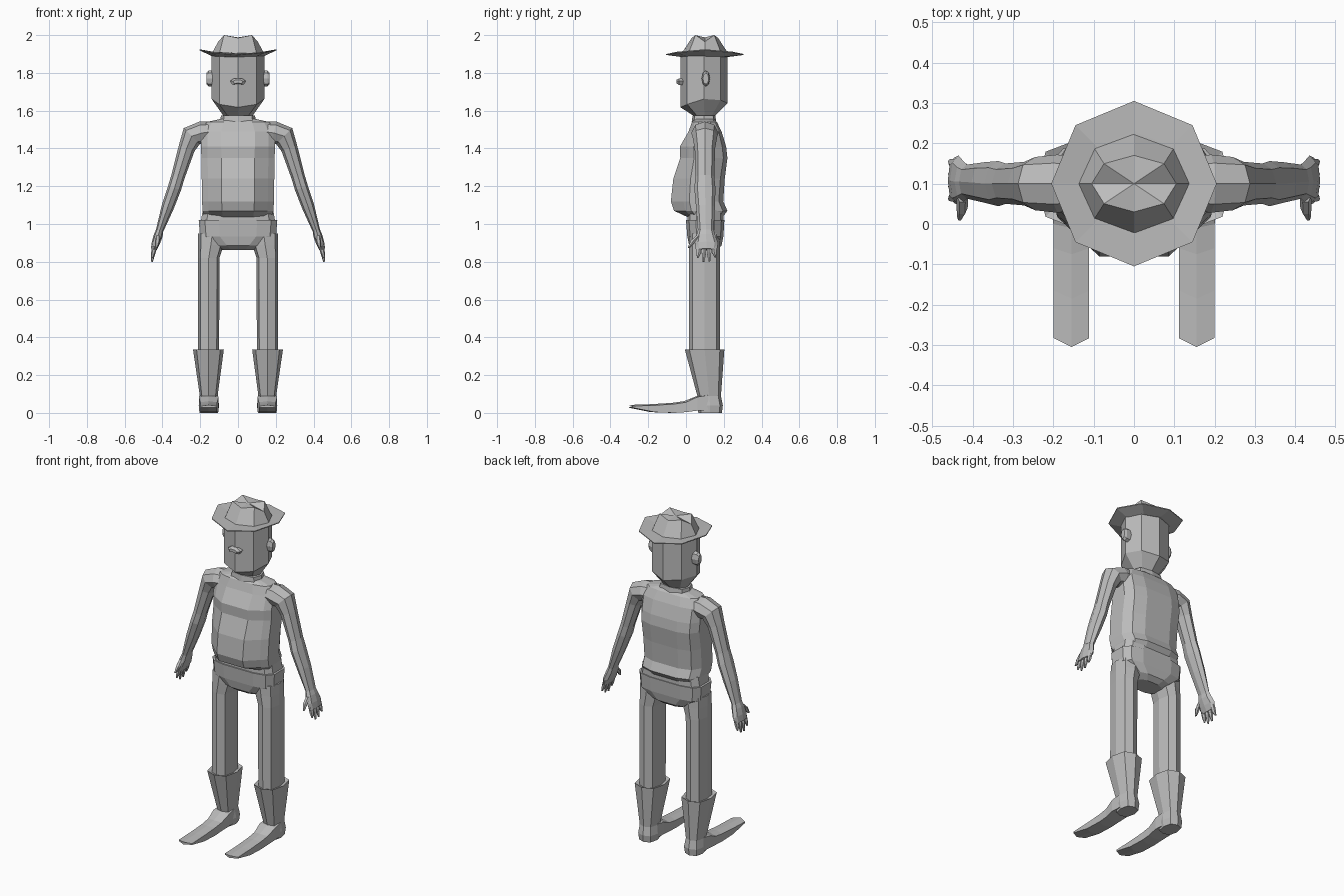
import bpy, bmesh, math
from mathutils import Vector

grey = bpy.data.materials.new("plain grey")
grey.diffuse_color = (0.5, 0.5, 0.5, 1)
CY = 0.1  # depth of the body's axis


def finish(name, bm):
    bmesh.ops.recalc_face_normals(bm, faces=bm.faces)
    me = bpy.data.meshes.new(name)
    bm.to_mesh(me)
    bm.free()
    me.materials.append(grey)
    ob = bpy.data.objects.new(name, me)
    bpy.context.collection.objects.link(ob)
    return ob


def loft(name, rings, mirror=False):
    """Skin closed rings of equal length and cap both ends."""
    bm = bmesh.new()
    loops = [[bm.verts.new(p) for p in r] for r in rings]
    n = len(loops[0])
    for a, b in zip(loops, loops[1:]):
        for i in range(n):
            j = (i + 1) % n
            bm.faces.new((a[i], a[j], b[j], b[i]))
    bm.faces.new(loops[0])
    bm.faces.new(loops[-1])
    if mirror:
        both = bmesh.ops.duplicate(bm, geom=bm.verts[:] + bm.edges[:] + bm.faces[:])
        for v in both["geom"]:
            if isinstance(v, bmesh.types.BMVert):
                v.co.x *= -1
    return finish(name, bm)


def ring(z, x0, x1, y0, y1, n=8, power=1.0, turn=0.0):
    """Horizontal rounded section; a power below 1 makes it boxier."""
    pts = []
    for i in range(n):
        a = 2 * math.pi * (i + turn) / n
        c, s = math.cos(a), math.sin(a)
        c = math.copysign(abs(c) ** power, c) if abs(c) > 1e-6 else 0
        s = math.copysign(abs(s) ** power, s) if abs(s) > 1e-6 else 0
        pts.append(Vector(((x0 + x1) / 2 + c * (x1 - x0) / 2,
                           (y0 + y1) / 2 + s * (y1 - y0) / 2, z)))
    return pts


def tube(path, n=8):
    """Sections square to a path of (x, y, z, half thickness, half depth)."""
    rings = []
    for k, (x, y, z, t, d) in enumerate(path):
        p, q = path[max(k - 1, 0)], path[min(k + 1, len(path) - 1)]
        tan = Vector((q[0] - p[0], 0, q[2] - p[2])).normalized()
        side = Vector((-tan.z, 0, tan.x))
        rings.append([Vector((x, y, z)) + side * t * math.cos(2 * math.pi * i / n)
                      + Vector((0, d * math.sin(2 * math.pi * i / n), 0)) for i in range(n)])
    return rings


# hat brim, turned up at the sides
brim = []
for z, r in ((1.885, 0.13), (1.895, 0.205), (1.9, 0.205), (1.905, 0.13)):
    pts = ring(z, -r, r, CY - r, CY + r)
    if r > 0.2:
        for p in pts:
            p.z += 0.025 * abs(p.x / r) ** 2
    brim.append(pts)
loft("hat_brim", brim)

# hat crown with a pinched top
base = ring(1.9, -0.14, 0.14, -0.025, 0.225)
top = ring(1.985, -0.105, 0.105, 0.03, 0.17)
for i, p in enumerate(top):
    p.z = 2.0 if i % 2 else (1.965 if i % 4 == 0 else 1.985)
crown = loft("hat_crown", [base, top])
bm = bmesh.new()
bm.from_mesh(crown.data)
caps = [f for f in bm.faces if len(f.verts) == 8 and f.calc_center_median().z > 1.95]
bmesh.ops.poke(bm, faces=caps)
bm.to_mesh(crown.data)
bm.free()

# head with a tapering jaw
jaw = ring(1.64, -0.14, 0.14, -0.03, 0.22)
for p in jaw:
    p.z += 0.022 * abs(p.x) / 0.14 - 0.022 * (p.y < 0.09)
loft("head", [ring(1.57, -0.075, 0.075, 0.045, 0.15), jaw,
              ring(1.895, -0.14, 0.14, -0.03, 0.22)])
loft("neck", [ring(1.54, -0.095, 0.095, 0.03, 0.16, 8, 0.6),
              ring(1.575, -0.09, 0.09, 0.035, 0.155, 8, 0.6)])

# ears
ear = []
for x, s in ((0.125, 1), (0.155, 1), (0.168, 0.7)):
    ear.append([Vector((x, 0.105 + 0.022 * s * math.cos(a * math.pi / 4),
                        1.77 + 0.042 * s * math.sin(a * math.pi / 4))) for a in range(8)])
loft("ears", ear, mirror=True)

# moustache-like nose plate
outline = ((-0.043, 1.757), (-0.022, 1.77), (0.022, 1.77), (0.043, 1.757),
           (0.03, 1.737), (0, 1.743), (-0.03, 1.737))
loft("nose", [[Vector((x * s, y, 1.753 + (z - 1.753) * s)) for x, z in outline]
              for y, s in ((-0.01, 1), (-0.038, 1), (-0.05, 0.6))])

# torso with chest and belly
torso = [(1.555, 0.10, 0.045, 0.15), (1.54, 0.17, 0.03, 0.165), (1.49, 0.20, 0.012, 0.19),
         (1.41, 0.20, -0.035, 0.215), (1.35, 0.198, -0.033, 0.222), (1.24, 0.196, -0.07, 0.208),
         (1.12, 0.194, -0.083, 0.2), (1.07, 0.192, -0.066, 0.222), (1.035, 0.18, 0.01, 0.195)]
rings = []
for z, w, f, b in torso:
    pts = ring(z, -w, w, f, b, 12, 0.6, 0.5)
    for p in pts:  # the front bulges mostly in its middle
        if p.y < CY and abs(p.x) > 0.1:
            p.y = max(p.y, p.y * 0.6 + 0.02)
    rings.append(pts)
loft("torso", rings)

# belt and hips
loft("belt", [ring(z, -w, w, 0.005, 0.2, 12, 0.55, 0.5) for z, w in ((1.015, 0.2), (1.075, 0.19))])
loft("hips", [ring(1.02, -0.212, 0.212, -0.002, 0.205, 12, 0.55, 0.5),
              ring(0.935, -0.205, 0.205, 0.005, 0.2, 12, 0.55, 0.5),
              ring(0.885, -0.13, 0.13, 0.015, 0.19, 12, 0.6, 0.5),
              ring(0.862, -0.085, 0.085, 0.045, 0.16, 12, 0.6, 0.5)])

# legs
loft("legs", [ring(z, a, 0.212, 0.015, 0.18, 8, 0.75) for z, a in
              ((0.3, 0.1), (0.82, 0.098), (0.89, 0.075), (0.95, 0.06))], mirror=True)

# boots, flared at the cuff
loft("boots", [ring(0, 0.105, 0.203, 0.065, 0.19, 8, 0.75),
               ring(0.04, 0.1, 0.208, 0.06, 0.195, 8, 0.75),
               ring(0.09, 0.108, 0.202, 0.06, 0.185, 8, 0.75),
               ring(0.335, 0.075, 0.238, -0.006, 0.203, 8, 0.75),
               ring(0.325, 0.1, 0.212, 0.02, 0.18, 8, 0.75)], mirror=True)

# long upturned feet, ridged along the middle: side y, lead, bottom, top, half width
feet = []
for y, lead, lo, hi, w in ((0.12, 0, 0.012, 0.1, 0.048), (0.06, 0, 0.012, 0.09, 0.052),
                           (0, 0.01, 0.004, 0.062, 0.045), (-0.06, 0.015, 0.0, 0.053, 0.044),
                           (-0.165, 0.02, 0.004, 0.046, 0.044), (-0.283, 0.022, 0.028, 0.042, 0.044)):
    c = 0.155
    feet.append([Vector(p) for p in ((c - w, y, lo), (c, y - lead, lo), (c + w, y, lo),
                                     (c + w, y, hi - 0.006), (c, y - lead, hi),
                                     (c - w, y, hi - 0.006))])
loft("feet", feet, mirror=True)

# shoulders and arms
loft("arms", tube([(0.1, CY, 1.495, 0.045, 0.06), (0.19, CY, 1.482, 0.062, 0.072),
                   (0.245, CY, 1.465, 0.06, 0.066), (0.272, CY, 1.40, 0.044, 0.054),
                   (0.318, CY, 1.25, 0.036, 0.05), (0.336, CY, 1.19, 0.036, 0.056),
                   (0.372, CY + 0.003, 1.09, 0.033, 0.05), (0.415, CY + 0.005, 0.965, 0.02, 0.042)]),
     mirror=True)

# hands
loft("palms", tube([(0.412, 0.105, 0.975, 0.018, 0.04), (0.422, 0.105, 0.94, 0.024, 0.05),
                    (0.435, 0.108, 0.90, 0.022, 0.062), (0.446, 0.108, 0.865, 0.016, 0.056)]),
     mirror=True)
for i, tip in enumerate((0.82, 0.8, 0.803, 0.825)):
    y = 0.068 + 0.027 * i
    loft(f"finger_{i + 1}", tube([(0.438, y, 0.89, 0.013, 0.014), (0.448, y, 0.85, 0.012, 0.014),
                                  (0.456, y + (i - 1.5) * 0.004, tip, 0.005, 0.005)], 6), mirror=True)
loft("thumbs", tube([(0.425, 0.07, 0.94, 0.014, 0.018), (0.426, 0.04, 0.91, 0.014, 0.018),
                     (0.432, 0.015, 0.875, 0.006, 0.007)], 6), mirror=True)
